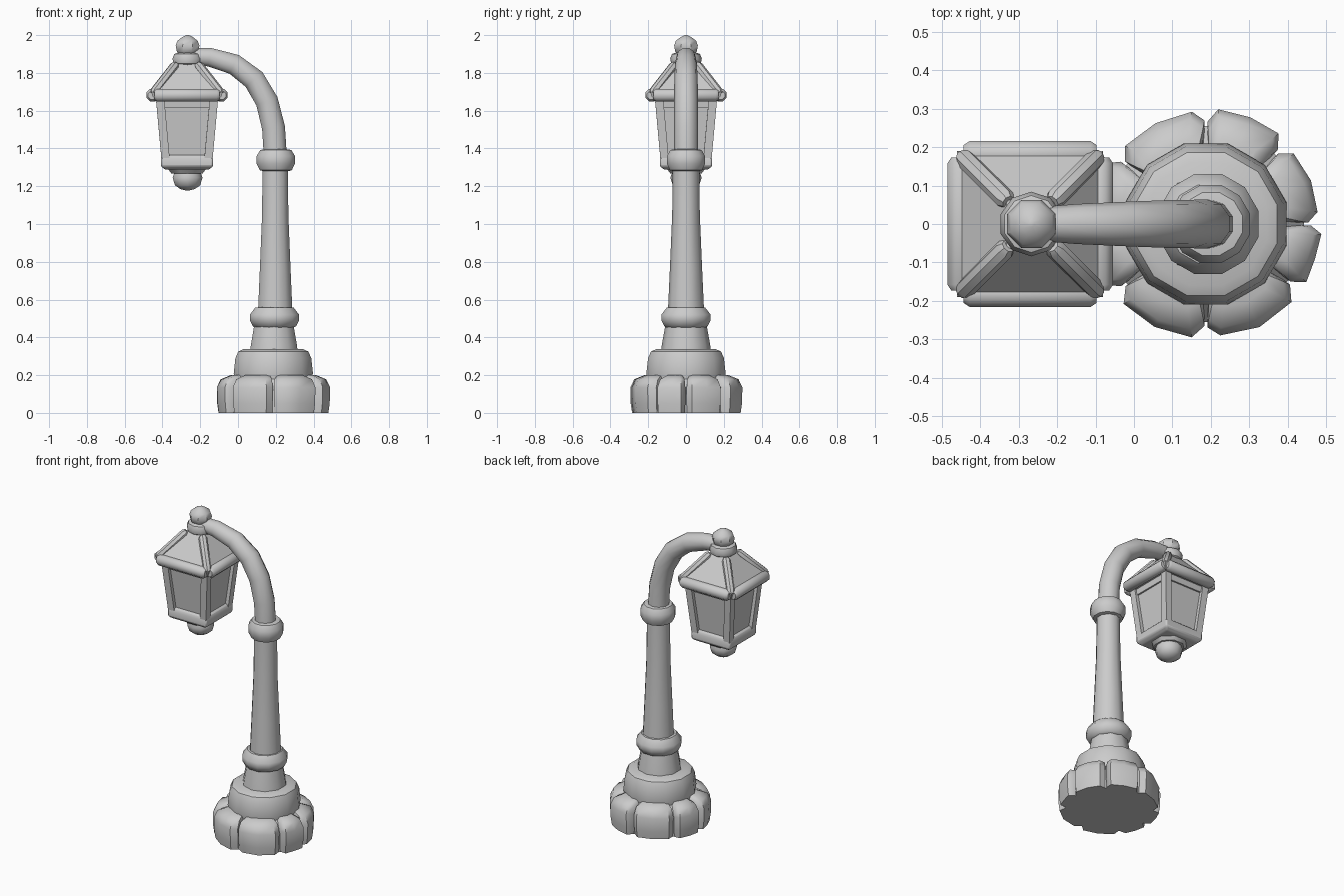
import bpy, bmesh, math, random
from mathutils import Vector, Matrix

if "Cube" in bpy.data.objects:
    bpy.data.objects.remove(bpy.data.objects["Cube"])

random.seed(4)
POLE_X, LAMP_X = 0.187, -0.27


def finish(name, bm, x=0.0, angle=40, bevel=0.0):
    bmesh.ops.recalc_face_normals(bm, faces=bm.faces)
    mesh = bpy.data.meshes.new(name)
    bm.to_mesh(mesh)
    bm.free()
    obj = bpy.data.objects.new(name, mesh)
    obj.location.x = x
    bpy.context.collection.objects.link(obj)
    if bevel:
        mod = obj.modifiers.new("bevel", 'BEVEL')
        mod.width, mod.segments = bevel, 2
    bpy.ops.object.select_all(action='DESELECT')
    bpy.context.view_layer.objects.active = obj
    obj.select_set(True)
    bpy.ops.object.shade_smooth_by_angle(angle=math.radians(angle))
    return obj


def skin(bm, loops):
    """Bridge equal-length rings of points and cap both ends."""
    rings = [[bm.verts.new(p) for p in ring] for ring in loops]
    n = len(rings[0])
    for a, b in zip(rings, rings[1:]):
        for i in range(n):
            j = (i + 1) % n
            bm.faces.new((a[i], a[j], b[j], b[i]))
    bm.faces.new(rings[0][::-1])
    bm.faces.new(rings[-1])


def lathe(name, profile, x, sides=12, bevel=0.0):
    """Turned part; with four sides the radius is the half width."""
    k = math.sqrt(2) if sides == 4 else 1
    step = 2 * math.pi / sides
    bm = bmesh.new()
    skin(bm, [[(k * r * math.cos(step * (i + 0.5)), k * r * math.sin(step * (i + 0.5)), z)
               for i in range(sides)] for r, z in profile])
    return finish(name, bm, x, bevel=bevel)


def tube(bm, path, radii, sides=8, turn=Matrix()):
    pts = [Vector(p) for p in path]
    loops = []
    for i, p in enumerate(pts):
        d = (pts[min(i + 1, len(pts) - 1)] - pts[max(i - 1, 0)]).normalized()
        u = Vector((0, 1, 0)).cross(d).normalized()
        v = d.cross(u)
        angs = [2 * math.pi * (s + 0.5) / sides for s in range(sides)]
        loops.append([turn @ (p + radii[i] * (u * math.cos(a) + v * math.sin(a))) for a in angs])
    skin(bm, loops)


def four_bars(name, start, end, r, sides=8, soft=0.0):
    """One bar repeated around the lantern axis, with optional rounded ends."""
    a, b = Vector(start), Vector(end)
    bm = bmesh.new()
    for q in range(4):
        path, radii = [a, b], [r, r]
        if soft:
            d = (b - a).normalized() * soft
            path, radii = [a, a + d, b - d, b], [r * 0.7, r, r, r * 0.7]
        tube(bm, path, radii, sides, Matrix.Rotation(q * math.pi / 2, 4, 'Z'))
    return finish(name, bm, LAMP_X)


# Ring of rough rounded stones around a core
bounds = [0, 45, 90, 143, 180, 217, 270, 325, 360]
levels = [(0.0, 0.288, 0.006), (0.05, 0.295, 0.004), (0.135, 0.297, 0.004),
          (0.178, 0.277, 0.008), (0.2, 0.225, 0.022)]
for k, (a0, a1) in enumerate(zip(bounds, bounds[1:])):
    bm = bmesh.new()
    loops = []
    wobble = [random.uniform(-0.006, 0.006) for _ in range(5)]
    for z, r, gap in levels:
        ring = []
        for j, t in enumerate((0, 0.12, 0.5, 0.88, 1)):
            ang = math.radians(a0 + (a1 - a0) * t)
            inset = math.copysign(gap / r, 0.5 - t) if t != 0.5 else 0
            rr = r - (0.028 if t in (0, 1) else 0) + wobble[j]
            ring.append((rr * math.cos(ang + inset), rr * math.sin(ang + inset), z))
        for a, s in ((a1, -1), (a0, 1)):
            ang = math.radians(a) + s * gap / 0.15
            ring.append((0.14 * math.cos(ang), 0.14 * math.sin(ang), z))
        loops.append(ring)
    skin(bm, loops)
    finish(f"base_stone_{k + 1}", bm, POLE_X, 45)
lathe("base_core", [(0.26, 0), (0.26, 0.12), (0.2, 0.19)], POLE_X, 16)

# Stepped plinth, collars and tapered pole
lathe("plinth_step", [(0.21, 0.17), (0.217, 0.21), (0.208, 0.29), (0.192, 0.325), (0.165, 0.337)], POLE_X)
lathe("plinth_neck", [(0.133, 0.32), (0.128, 0.36), (0.11, 0.46)], POLE_X + 0.003, 10)
lathe("lower_collar", [(0.1, 0.45), (0.118, 0.458), (0.135, 0.49), (0.135, 0.52), (0.105, 0.558), (0.08, 0.56)],
      POLE_X + 0.006)
lathe("pole", [(0.095, 0.55), (0.086, 0.75), (0.073, 1.05), (0.071, 1.29)], POLE_X + 0.01, 10)
lathe("upper_collar", [(0.07, 1.28), (0.088, 1.285), (0.105, 1.32), (0.105, 1.36), (0.085, 1.392), (0.06, 1.396)],
      POLE_X + 0.013)

# Curved arm
bm = bmesh.new()
tube(bm, [(0.197, 0, 1.37), (0.188, 0, 1.51), (0.153, 0, 1.65), (0.085, 0, 1.765),
          (-0.02, 0, 1.845), (-0.15, 0, 1.883), (-0.27, 0, 1.892)],
     [0.064, 0.064, 0.063, 0.062, 0.058, 0.052, 0.042], 10)
finish("curved_arm", bm)

# Lantern top: finial, ring, roof with ridge and eave bars
lathe("finial", [(0.04, 1.89), (0.062, 1.915), (0.068, 1.945), (0.058, 1.97), (0.03, 1.99), (0.008, 2.0)], LAMP_X + 0.003, 8)
lathe("roof_ring", [(0.055, 1.835), (0.078, 1.85), (0.084, 1.875), (0.074, 1.9), (0.045, 1.91)], LAMP_X + 0.003, 10)
lathe("roof", [(0.175, 1.655), (0.19, 1.7), (0.062, 1.848)], LAMP_X, 4)
four_bars("roof_ridges", (0.057, 0.057, 1.845), (0.178, 0.178, 1.69), 0.026, soft=0.015)
four_bars("eave_bars", (-0.173, -0.182, 1.682), (0.173, -0.182, 1.682), 0.036, soft=0.015)

# Glass body with corner posts and top rail
lathe("glass", [(0.112, 1.34), (0.143, 1.66)], LAMP_X, 4)
four_bars("corner_posts", (0.113, 0.113, 1.34), (0.143, 0.143, 1.67), 0.031, 4)
lathe("top_rail", [(0.149, 1.618), (0.154, 1.67)], LAMP_X, 4)

# Lantern bottom: rim and drop
lathe("bottom_rim", [(0.115, 1.288), (0.138, 1.305), (0.138, 1.345), (0.126, 1.366)], LAMP_X, 4, 0.008)
lathe("drop_ring", [(0.09, 1.268), (0.112, 1.295)], LAMP_X, 8)
lathe("bottom_drop", [(0.07, 1.28), (0.083, 1.245), (0.07, 1.205), (0.04, 1.185), (0.012, 1.178)], LAMP_X + 0.003, 10)
